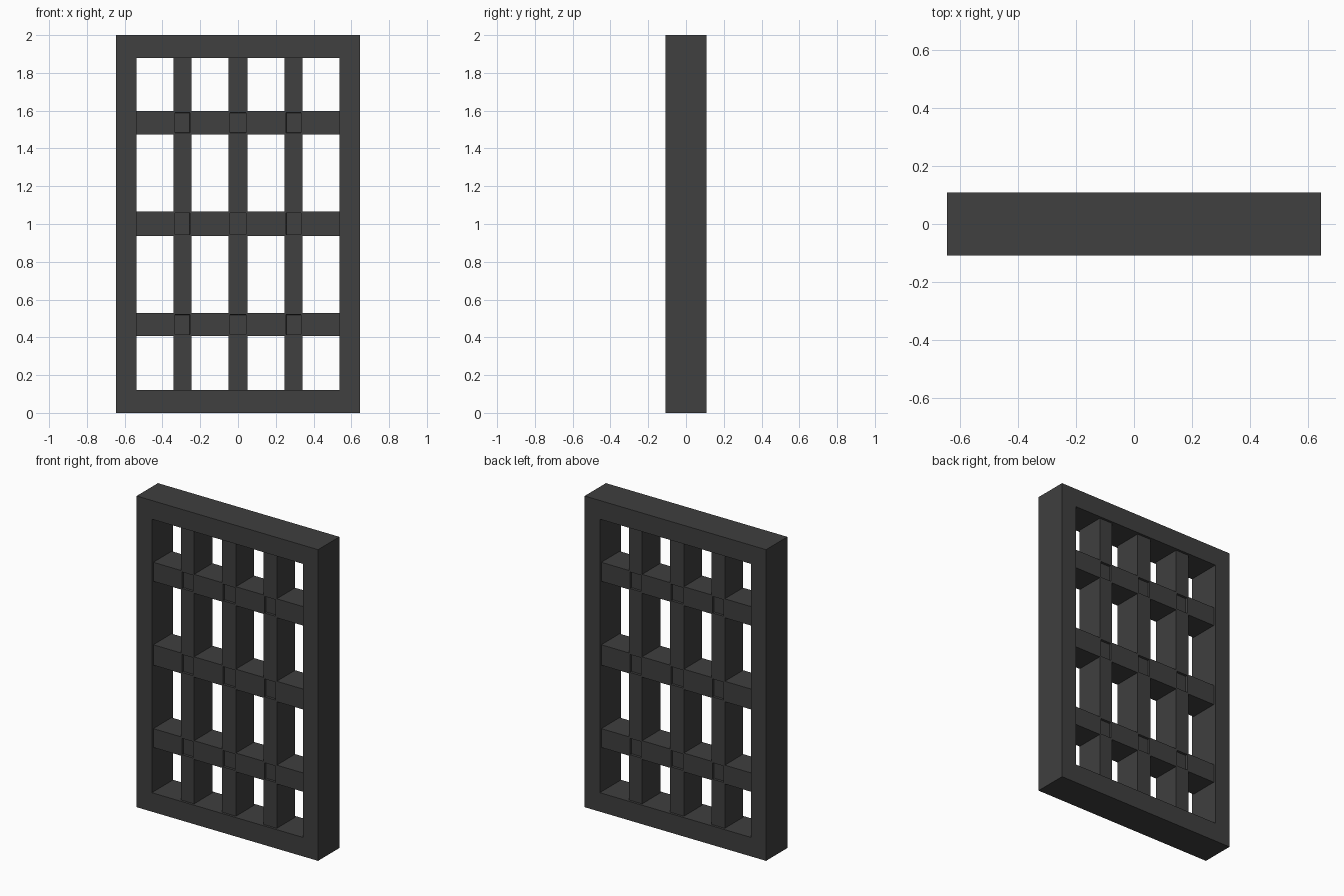
import bpy, bmesh

if "Cube" in bpy.data.objects:
    bpy.data.objects.remove(bpy.data.objects["Cube"])

def cell_panel(name, xs, zs, solid, half, edge_solid, dented=None):
    """Thick panel made of grid cells; walls appear where a solid cell meets an empty one."""
    nx, nz = len(xs) - 1, len(zs) - 1
    bm = bmesh.new()
    cache = {}

    def v(i, k, y):
        key = (i, k, y)
        if key not in cache:
            cache[key] = bm.verts.new((xs[i], y, zs[k]))
        return cache[key]

    def filled(i, k):
        if 0 <= i < nx and 0 <= k < nz:
            return solid(i, k)
        return edge_solid

    dents = []
    for i in range(nx):
        for k in range(nz):
            if not solid(i, k):
                continue
            loop = [(i, k), (i + 1, k), (i + 1, k + 1), (i, k + 1)]
            front = bm.faces.new([v(*p, -half) for p in loop])
            back = bm.faces.new([v(*p, half) for p in reversed(loop)])
            if dented and dented(i, k):
                dents += [front, back]
            for n, (di, dk) in enumerate([(0, -1), (1, 0), (0, 1), (-1, 0)]):
                if not filled(i + di, k + dk):
                    a, b = loop[n], loop[(n + 1) % 4]
                    bm.faces.new([v(*b, -half), v(*a, -half), v(*a, half), v(*b, half)])
    # shallow square recess in each crossing
    if dents:
        bm.normal_update()
        bmesh.ops.inset_individual(bm, faces=dents, thickness=0.011, depth=0)
        bm.normal_update()
        bmesh.ops.inset_individual(bm, faces=dents, thickness=0.001, depth=-0.015)
    mesh = bpy.data.meshes.new(name)
    bm.to_mesh(mesh)
    bm.free()
    obj = bpy.data.objects.new(name, mesh)
    bpy.context.collection.objects.link(obj)
    mat = bpy.data.materials.get("dark_iron") or bpy.data.materials.new("dark_iron")
    mat.diffuse_color = (0.05, 0.05, 0.05, 1)
    mat.use_nodes = True
    mat.node_tree.nodes["Principled BSDF"].inputs["Base Color"].default_value = mat.diffuse_color
    mesh.materials.append(mat)
    return obj

# outer frame
cell_panel("outer_frame", [-0.645, -0.537, 0.537, 0.645], [0, 0.122, 1.88, 2.0],
           lambda i, k: (i, k) != (1, 1), 0.108, False)

# crossing bars, slightly recessed behind the frame faces
cell_panel("lattice_bars",
           [-0.537, -0.341, -0.247, -0.05, 0.05, 0.247, 0.341, 0.537],
           [0.122, 0.407, 0.528, 0.936, 1.067, 1.475, 1.597, 1.88],
           lambda i, k: i % 2 == 1 or k % 2 == 1, 0.093, True,
           lambda i, k: i % 2 == 1 and k % 2 == 1)
